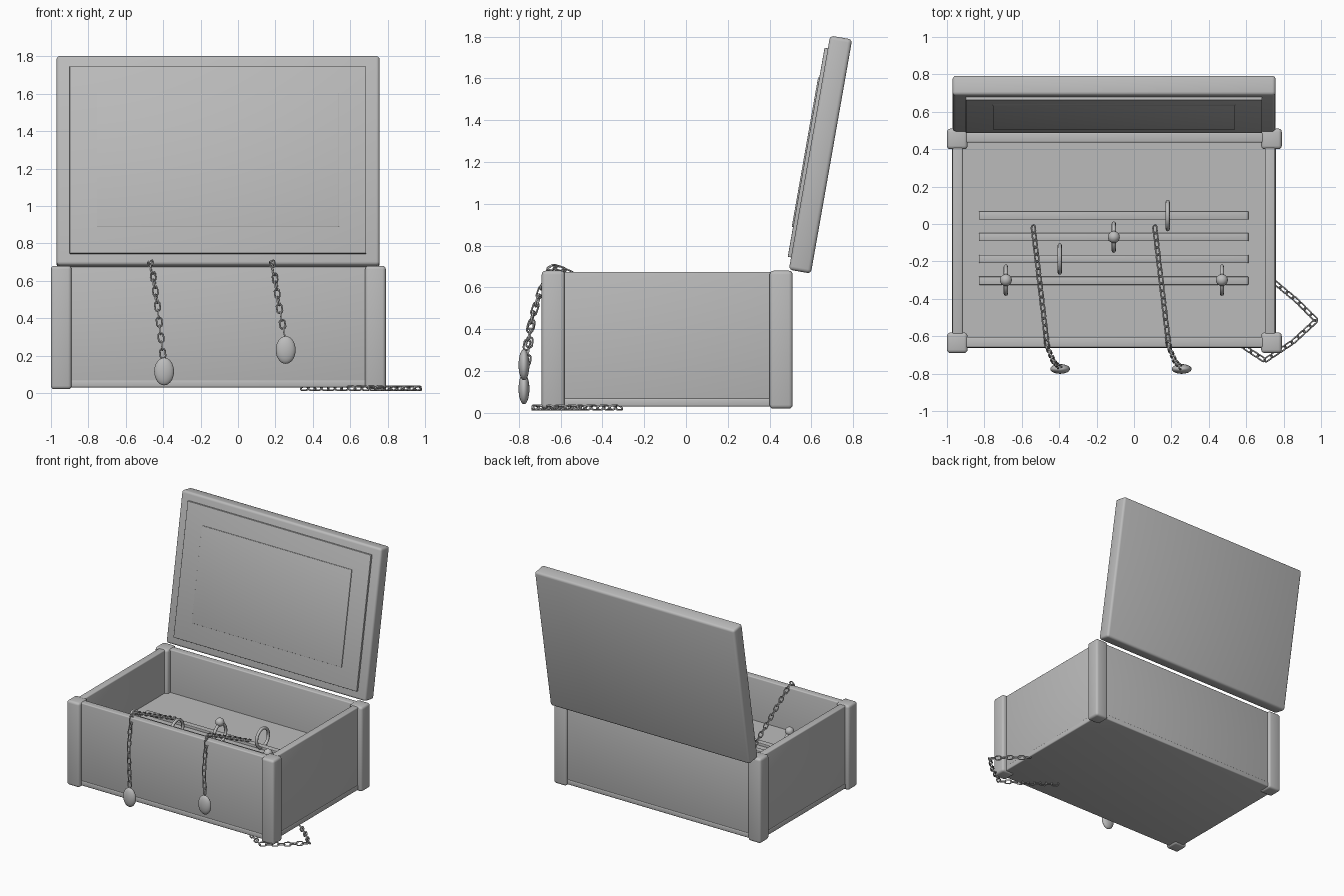
import bpy, bmesh, math
from mathutils import Vector, Matrix

if "Cube" in bpy.data.objects:
    bpy.data.objects.remove(bpy.data.objects["Cube"])

grey = bpy.data.materials.new("warm_grey")
grey.diffuse_color = (0.5, 0.5, 0.5, 1)
grey.use_nodes = True
grey.node_tree.nodes["Principled BSDF"].inputs["Base Color"].default_value = grey.diffuse_color


def finish(bm, name, angle=35):
    bmesh.ops.recalc_face_normals(bm, faces=bm.faces)
    me = bpy.data.meshes.new(name)
    bm.to_mesh(me)
    bm.free()
    ob = bpy.data.objects.new(name, me)
    bpy.context.collection.objects.link(ob)
    me.materials.append(grey)
    bpy.ops.object.select_all(action='DESELECT')
    ob.select_set(True)
    bpy.context.view_layer.objects.active = ob
    bpy.ops.object.shade_smooth_by_angle(angle=math.radians(angle))
    return ob


def box(name, lo, hi, bevel=0.0, matrix=None):
    lo, hi = Vector(lo), Vector(hi)
    bm = bmesh.new()
    bmesh.ops.create_cube(bm, size=1)
    for v in bm.verts:
        v.co = Vector([(lo[i] + hi[i]) / 2 + v.co[i] * (hi[i] - lo[i]) for i in range(3)])
    if bevel:
        bmesh.ops.bevel(bm, geom=bm.edges[:], offset=bevel, segments=3,
                        profile=0.5, affect='EDGES')
    if matrix:
        bm.transform(matrix)
    return finish(bm, name)


def add_ring(bm, matrix, major, minor, stretch=0.0, n=16, m=6):
    """Closed wire loop in the local xy plane, lengthened along x by stretch."""
    rows = []
    for i in range(n):
        a = 2 * math.pi * (i + 0.5) / n
        shift = math.copysign(stretch, math.cos(a))
        row = []
        for j in range(m):
            b = 2 * math.pi * j / m
            r = major + minor * math.cos(b)
            co = Vector((r * math.cos(a) + shift, r * math.sin(a), minor * math.sin(b)))
            row.append(bm.verts.new(matrix @ co))
        rows.append(row)
    for i in range(n):
        p, q = rows[i], rows[(i + 1) % n]
        for j in range(m):
            k = (j + 1) % m
            bm.faces.new((p[j], q[j], q[k], p[k]))


def ellipsoid(name, centre, radii):
    bm = bmesh.new()
    bmesh.ops.create_uvsphere(bm, u_segments=24, v_segments=14, radius=1)
    bm.transform(Matrix.Translation(centre) @ Matrix.Diagonal((*radii, 1)))
    return finish(bm, name, 60)


def chain(name, points, pitch=0.043):
    """Interlocking links spaced evenly along a polyline."""
    pts = [Vector(p) for p in points]
    total = sum((b - a).length for a, b in zip(pts, pts[1:]))

    def at(d):
        d = min(max(d, 0), total)
        for a, b in zip(pts, pts[1:]):
            l = (b - a).length
            if d <= l:
                return a + (b - a) * (d / l)
            d -= l
        return pts[-1]

    bm = bmesh.new()
    count = round(total / pitch)
    for i in range(count):
        d = (i + 0.5) * total / count
        t = (at(d + 0.02) - at(d - 0.02)).normalized()
        rot = t.to_track_quat('X', 'Z').to_matrix().to_4x4()
        twist = Matrix.Rotation(math.radians(45 + 90 * (i % 2)), 4, 'X')
        add_ring(bm, Matrix.Translation(at(d)) @ rot @ twist, 0.0145, 0.0045, 0.011, 12, 6)
    return finish(bm, name, 60)


# Chest body: base, four walls and corner posts
box("base", (-0.973, -0.663, 0.03), (0.758, 0.493, 0.07), 0.008)
box("front_wall", (-0.96, -0.66, 0.032), (0.75, -0.605, 0.675), 0.008)
box("back_wall", (-0.96, 0.435, 0.032), (0.75, 0.49, 0.675), 0.008)
box("left_wall", (-0.97, -0.65, 0.032), (-0.915, 0.48, 0.675), 0.008)
box("right_wall", (0.70, -0.65, 0.032), (0.755, 0.48, 0.675), 0.008)
for xn, x in (("left", -1.0), ("right", 0.68)):
    for yn, y in (("front", -0.69), ("back", 0.40)):
        box(f"{yn}_{xn}_post", (x, y, 0.02), (x + 0.11, y + 0.11, 0.68), 0.018)

# Open lid with its lining panels
tilt = Matrix.Translation((0, 0.492, 0.685)) @ Matrix.Rotation(math.radians(-10), 4, 'X')
box("lid", (-0.97, 0, 0), (0.757, 0.107, 1.137), 0.018, tilt)
box("lid_lining", (-0.90, -0.016, 0.06), (0.685, 0.01, 1.075), 0.003, tilt)
box("lid_inner_panel", (-0.755, -0.022, 0.205), (0.54, 0.0, 0.93), 0.002, tilt)

# Tray with raised strips
box("tray", (-0.92, -0.61, 0.30), (0.705, 0.44, 0.34))
for y in (0.045, -0.07, -0.187, -0.303):
    box("tray_strip", (-0.83, y - 0.022, 0.33), (0.612, y + 0.022, 0.36), 0.004)

# Upright rings, some topped with a bead
for x, y, bead in ((-0.685, -0.30, True), (-0.397, -0.187, False), (-0.108, -0.07, True),
                   (0.18, 0.045, False), (0.47, -0.30, True)):
    bm = bmesh.new()
    add_ring(bm, Matrix.Translation((x, y, 0.42)) @ Matrix.Rotation(math.pi / 2, 4, 'Y'),
             0.073, 0.0115, 0, 32, 8)
    finish(bm, "ring", 60)
    if bead:
        ellipsoid("ring_bead", (x, y, 0.51), (0.032, 0.032, 0.032))

# Necklaces draped over the front wall, each with a pendant
for x, drop in ((-0.54, 0.115), (0.11, 0.23)):
    end = drop + 0.075
    chain("necklace_chain", ((x, -0.01, 0.40), (x + 0.07, -0.60, 0.69), (x + 0.075, -0.645, 0.695),
                             (x + 0.09, -0.69, 0.60), (x + 0.11, -0.735, 0.46),
                             (x + 0.14, -0.765, end)))
    ellipsoid("pendant", (x + 0.145, -0.775, drop), (0.053, 0.026, 0.074))

# Loose chain on the ground
chain("ground_chain", ((0.34, -0.48, 0.025), (0.60, -0.665, 0.025), (0.70, -0.73, 0.025),
                       (0.85, -0.63, 0.025), (0.975, -0.515, 0.025),
                       (0.87, -0.41, 0.025), (0.75, -0.31, 0.025)))
